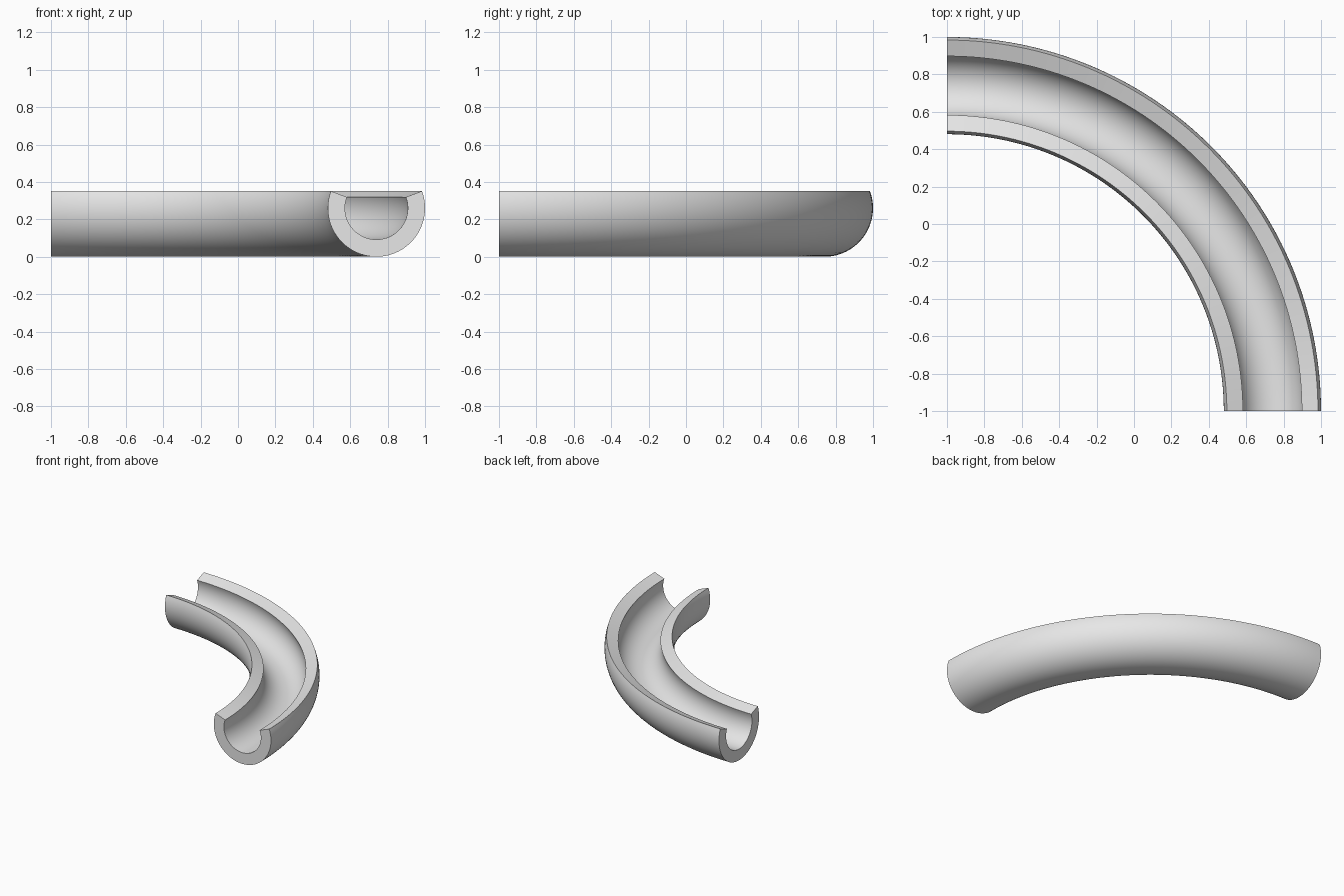
import bpy
import bmesh
from math import radians, cos, sin
from mathutils import Vector

cube = bpy.data.objects.get("Cube")
if cube:
    bpy.data.objects.remove(cube, do_unlink=True)

OUTER, INNER = 0.26, 0.168      # section radii
BEND = 1.74                     # radius of the bend's centre line
LIP = radians(20.5)             # how far the wall rises past the middle
SIDES, STEPS = 48, 64
PIVOT = Vector((-1, -1, 0))

grey = bpy.data.materials.new("light grey")
grey.use_nodes = True
colour = (0.8, 0.8, 0.8, 1)
grey.diffuse_color = colour
grey.node_tree.nodes["Principled BSDF"].inputs["Base Color"].default_value = colour

bm = bmesh.new()


def arc(radius):
    """Open arc of the section, from the inner lip under to the outer lip."""
    start, sweep = radians(180) - LIP, radians(180) + 2 * LIP
    angles = [start + sweep * i / SIDES for i in range(SIDES + 1)]
    return [bm.verts.new(PIVOT + Vector((BEND + radius * cos(a), 0, OUTER + radius * sin(a))))
            for a in angles]


# C-shaped end section
outer, inner = arc(OUTER), arc(INNER)
section = [bm.faces.new((outer[i], outer[i + 1], inner[i + 1], inner[i]))
           for i in range(SIDES)]

# Sweep the section's outline through a quarter turn, then cap the far end
rim = [e for e in bm.edges if e.is_boundary]
swept = bmesh.ops.spin(bm, geom=rim, cent=PIVOT, axis=(0, 0, 1),
                       angle=radians(90), steps=STEPS, use_duplicate=False)
far_cap = bmesh.ops.duplicate(bm, geom=section)
far_verts = [g for g in far_cap["geom"] if isinstance(g, bmesh.types.BMVert)]
for v in far_verts:
    offset = v.co - PIVOT
    v.co = PIVOT + Vector((0, offset.x, offset.z))
bmesh.ops.remove_doubles(bm, verts=bm.verts, dist=0.0001)
bmesh.ops.recalc_face_normals(bm, faces=bm.faces)

mesh = bpy.data.meshes.new("curved_channel")
bm.to_mesh(mesh)
bm.free()
mesh.materials.append(grey)
channel = bpy.data.objects.new("curved_channel", mesh)
bpy.context.collection.objects.link(channel)

# Smooth walls with crisp lips and ends
bpy.ops.object.select_all(action="DESELECT")
channel.select_set(True)
bpy.context.view_layer.objects.active = channel
bpy.ops.object.shade_smooth_by_angle(angle=radians(30))
